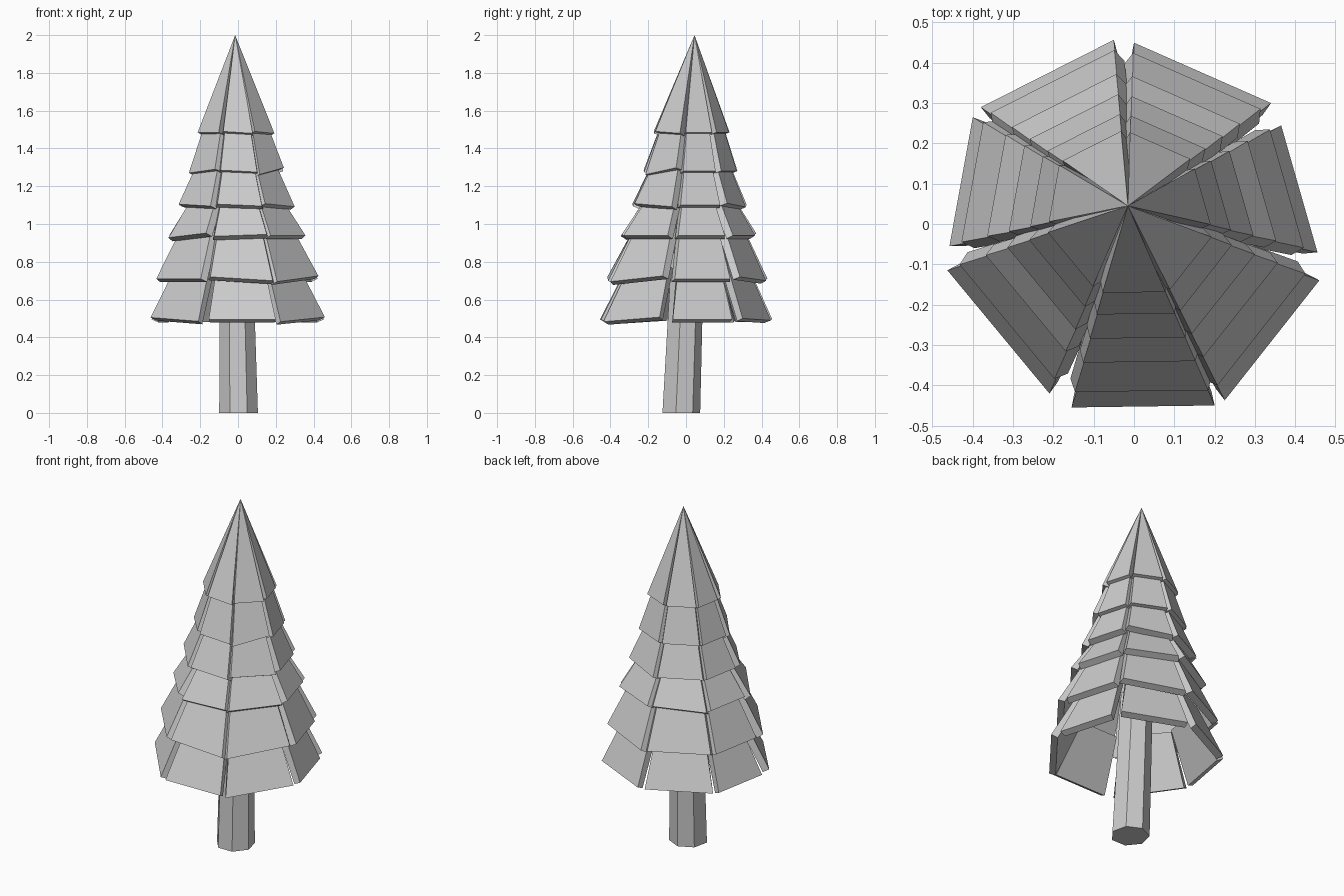
import bpy
import bmesh
import math
from mathutils import Vector

cube = bpy.data.objects.get("Cube")
if cube:
    bpy.data.objects.remove(cube)

# One plain grey for the whole model
grey = bpy.data.materials.new("plain_grey")
grey.use_nodes = True
colour = (0.6, 0.6, 0.6, 1)
grey.diffuse_color = colour
grey.node_tree.nodes["Principled BSDF"].inputs["Base Color"].default_value = colour

APEX = Vector((-0.015, 0.045, 2))
BASE = Vector((0, 0, 0.5))


def axis(z):
    """Point on the slightly leaning tree axis at height z."""
    return BASE.lerp(APEX, (z - BASE.z) / (APEX.z - BASE.z))


def finish(name, bm):
    bmesh.ops.remove_doubles(bm, verts=bm.verts, dist=0.0005)
    bmesh.ops.recalc_face_normals(bm, faces=bm.faces)
    mesh = bpy.data.meshes.new(name)
    bm.to_mesh(mesh)
    bm.free()
    mesh.materials.append(grey)
    bpy.context.collection.objects.link(bpy.data.objects.new(name, mesh))


def add_prism(bm, lower, upper):
    """Solid between two matching loops of points."""
    a = [bm.verts.new(p) for p in lower]
    b = [bm.verts.new(p) for p in upper]
    bm.faces.new(a)
    bm.faces.new(b)
    for i in range(len(a)):
        j = (i + 1) % len(a)
        bm.faces.new((a[i], a[j], b[j], b[i]))


def widen(pair, factor):
    mid = (pair[0] + pair[1]) / 2
    return [mid + (p - mid) * factor for p in pair]


def add_panel(bm, ends, tier, tilt, spread):
    """Thick sloping slab with a tilted hem cut square to its slope."""
    z0, f0, z1, f1 = tier
    hem = [axis(z0 + s * tilt) + e * f0 for e, s in zip(ends, (-1, 1))]
    top = [axis(z1) + e * f1 for e in ends]
    inward = (hem[1] - hem[0]).cross(top[0] - hem[0]).normalized() * -0.038
    hem_in = [p + inward for p in widen(hem, 0.96 + spread)]
    if f1:
        top_in = [p + inward for p in widen(top, 1 + spread)]
    else:
        top_in = [p - Vector((0, 0, 0.12)) for p in top]
    add_prism(bm, hem + hem_in[::-1], top + top_in[::-1])


# Foliage tiers: hem height, hem size, top height, top size
tiers = [
    (0.495, 1.00, 0.78, 0.70),
    (0.71, 0.93, 0.98, 0.635),
    (0.94, 0.785, 1.14, 0.51),
    (1.10, 0.665, 1.32, 0.45),
    (1.28, 0.545, 1.52, 0.365),
    (1.485, 0.44, 2.0, 0.0),
]
# Seven panels around: two hem corners, then the hem tilt on each tier
panels = [
    ((-0.155, -0.455), (0.20, -0.45), (0, -0.01, 0.005, -0.005, -0.005, -0.005)),
    ((0.225, -0.437), (0.46, -0.14), (0.012, 0.015, 0, -0.008, 0.018, -0.005)),
    ((0.455, -0.07), (0.365, 0.245), (0, 0, 0, 0, 0, 0)),
    ((0.34, 0.30), (0.0, 0.45), (-0.005, -0.01, 0, -0.01, 0, 0)),
    ((-0.05, 0.457), (-0.38, 0.29), (0, 0, -0.01, 0, 0, 0)),
    ((-0.40, 0.265), (-0.458, -0.055), (0, 0, 0, 0, 0, 0)),
    ((-0.463, -0.115), (-0.21, -0.42), (-0.01, 0, 0.012, -0.005, 0.01, 0)),
]
for level, tier in enumerate(tiers):
    bm = bmesh.new()
    for a, b, tilts in panels:
        # The lowest skirt keeps open slits; higher tiers close up inside
        spread = 0.1 if level else 0
        add_panel(bm, (Vector((*a, 0)), Vector((*b, 0))), tier, tilts[level], spread)
    finish(f"foliage_tier_{level + 1}", bm)


# Trunk: leaning seven-sided post with a flat face to the front
def ring(centre, radius):
    angles = [math.pi / 2 + math.tau * i / 7 for i in range(7)]
    return [centre + Vector((math.cos(t), math.sin(t), 0)) * radius for t in angles]


bm = bmesh.new()
add_prism(bm, ring(Vector((0.003, -0.03, 0)), 0.105),
          ring(Vector((-0.01, 0.005, 0.85)), 0.09))
finish("trunk", bm)
